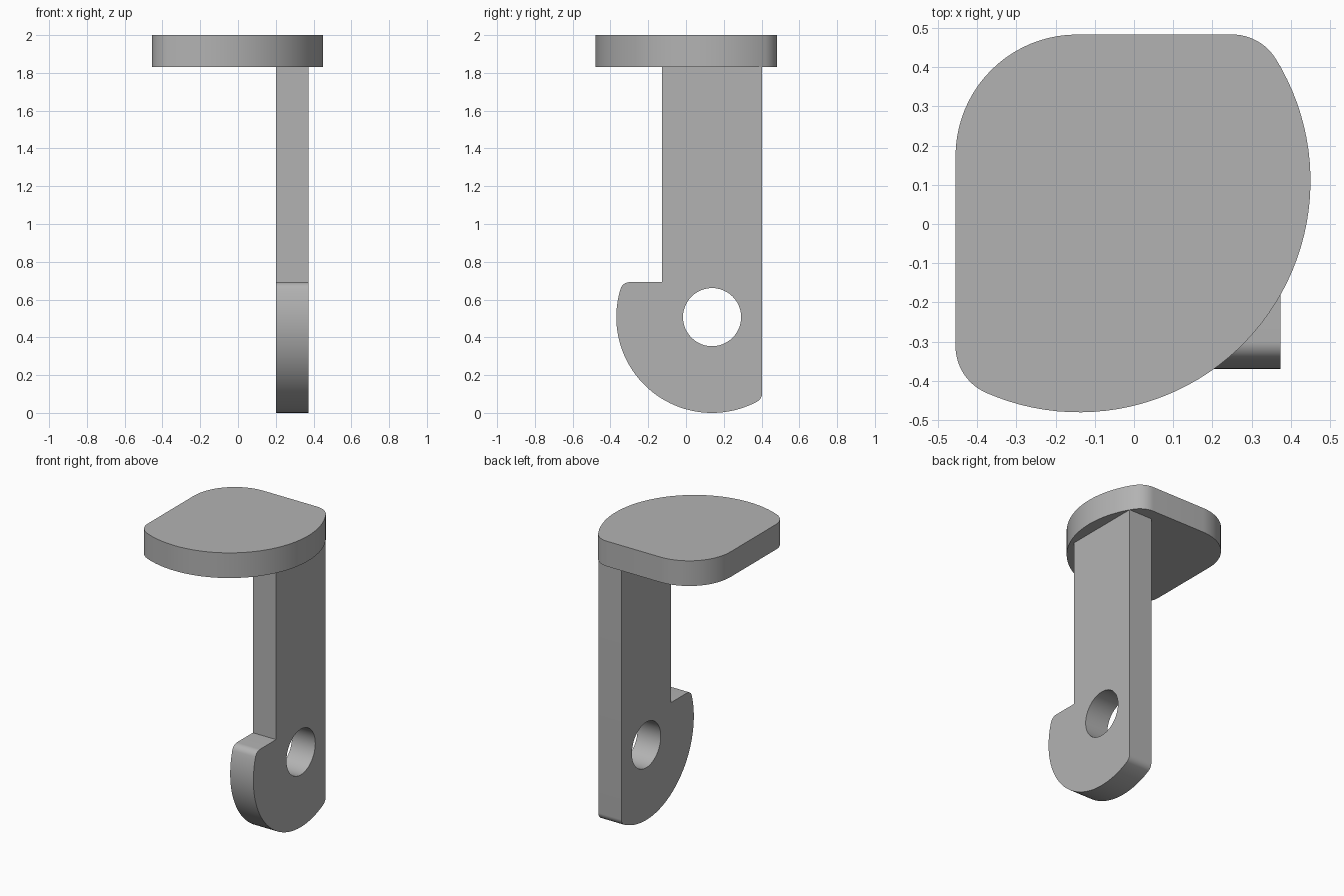
import bpy, bmesh
from math import atan2, cos, sin, radians, sqrt, pi
from mathutils import Vector

cube = bpy.data.objects.get("Cube")
if cube:
    bpy.data.objects.remove(cube, do_unlink=True)

grey = bpy.data.materials.new("plain grey")
grey.use_nodes = True
colour = (0.45, 0.45, 0.45, 1)
grey.diffuse_color = colour
grey.node_tree.nodes["Principled BSDF"].inputs["Base Color"].default_value = colour


def arc(centre, radius, start, end, steps):
    """Points on an arc, angles in radians."""
    angles = [start + (end - start) * i / steps for i in range(steps + 1)]
    return [(centre[0] + radius * cos(a), centre[1] + radius * sin(a)) for a in angles]


def extrude_profile(name, profile, to_3d, offset):
    """Solid made by sweeping a flat outline along an offset."""
    bm = bmesh.new()
    face = bm.faces.new([bm.verts.new(to_3d(p)) for p in profile])
    swept = bmesh.ops.extrude_face_region(bm, geom=[face], use_keep_orig=True)
    verts = [g for g in swept["geom"] if isinstance(g, bmesh.types.BMVert)]
    bmesh.ops.translate(bm, verts=verts, vec=Vector(offset))
    bmesh.ops.remove_doubles(bm, verts=bm.verts, dist=0.0001)
    bmesh.ops.recalc_face_normals(bm, faces=bm.faces)
    mesh = bpy.data.meshes.new(name)
    bm.to_mesh(mesh)
    bm.free()
    mesh.materials.append(grey)
    obj = bpy.data.objects.new(name, mesh)
    bpy.context.collection.objects.link(obj)
    return obj


def smooth(obj):
    bpy.ops.object.select_all(action="DESELECT")
    obj.select_set(True)
    bpy.context.view_layer.objects.active = obj
    bpy.ops.object.shade_smooth_by_angle(angle=radians(30))


# Top plate: large round edge blended into two straight sides
left, back, blend, corner = -0.455, 0.483, 0.13, 0.31
hub, big = (-0.14, 0.11), 0.59
reach = big - blend
right_c = (hub[0] + sqrt(reach**2 - (back - blend - hub[1])**2), back - blend)
left_c = (left + blend, hub[1] - sqrt(reach**2 - (left + blend - hub[0])**2))
a_left = atan2(left_c[1] - hub[1], left_c[0] - hub[0])
a_right = atan2(right_c[1] - hub[1], right_c[0] - hub[0])
outline = arc(left_c, blend, -pi, a_left, 12)
outline += arc(hub, big, a_left, a_right, 48)[1:-1]
outline += arc(right_c, blend, a_right, pi / 2, 12)
outline += arc((left + corner, back - corner), corner, pi / 2, pi, 20)
plate = extrude_profile("top_plate", outline, lambda p: (p[0], p[1], 1.83), (0, 0, 0.17))
smooth(plate)

# Arm: upright bar with a rounded hook at the foot, drawn in y and z
inner, x0, thick = -0.127, 0.2, 0.173
eye, foot, fillet = (0.138, 0.507), 0.507, 0.05
rear, ledge = 0.403, 0.692
reach = foot - fillet
tip_c = (eye[0] - sqrt(reach**2 - (ledge - fillet - eye[1])**2), ledge - fillet)
heel_c = (rear - fillet, eye[1] - sqrt(reach**2 - (rear - fillet - eye[0])**2))
a_tip = atan2(tip_c[1] - eye[1], tip_c[0] - eye[0])
a_heel = atan2(heel_c[1] - eye[1], heel_c[0] - eye[0]) + 2 * pi
outline = [(rear, 1.83), (inner, 1.83), (inner, ledge)]
outline += arc(tip_c, fillet, pi / 2, a_tip, 8)
outline += arc(eye, foot, a_tip, a_heel, 48)[1:-1]
outline += arc(heel_c, fillet, a_heel, 2 * pi, 8)
arm = extrude_profile("hooked_arm", outline, lambda p: (x0, p[0], p[1]), (thick, 0, 0))

# Round hole through the arm
hole = extrude_profile("hole_cutter", arc(eye, 0.154, 0, 2 * pi, 48)[:-1],
                       lambda p: (x0 - 0.1, p[0], p[1]), (thick + 0.2, 0, 0))
cut = arm.modifiers.new("hole", "BOOLEAN")
cut.operation = "DIFFERENCE"
cut.object = hole
cut.solver = "EXACT"
bpy.context.view_layer.objects.active = arm
bpy.ops.object.modifier_apply(modifier=cut.name)
bpy.data.objects.remove(hole, do_unlink=True)
smooth(arm)
